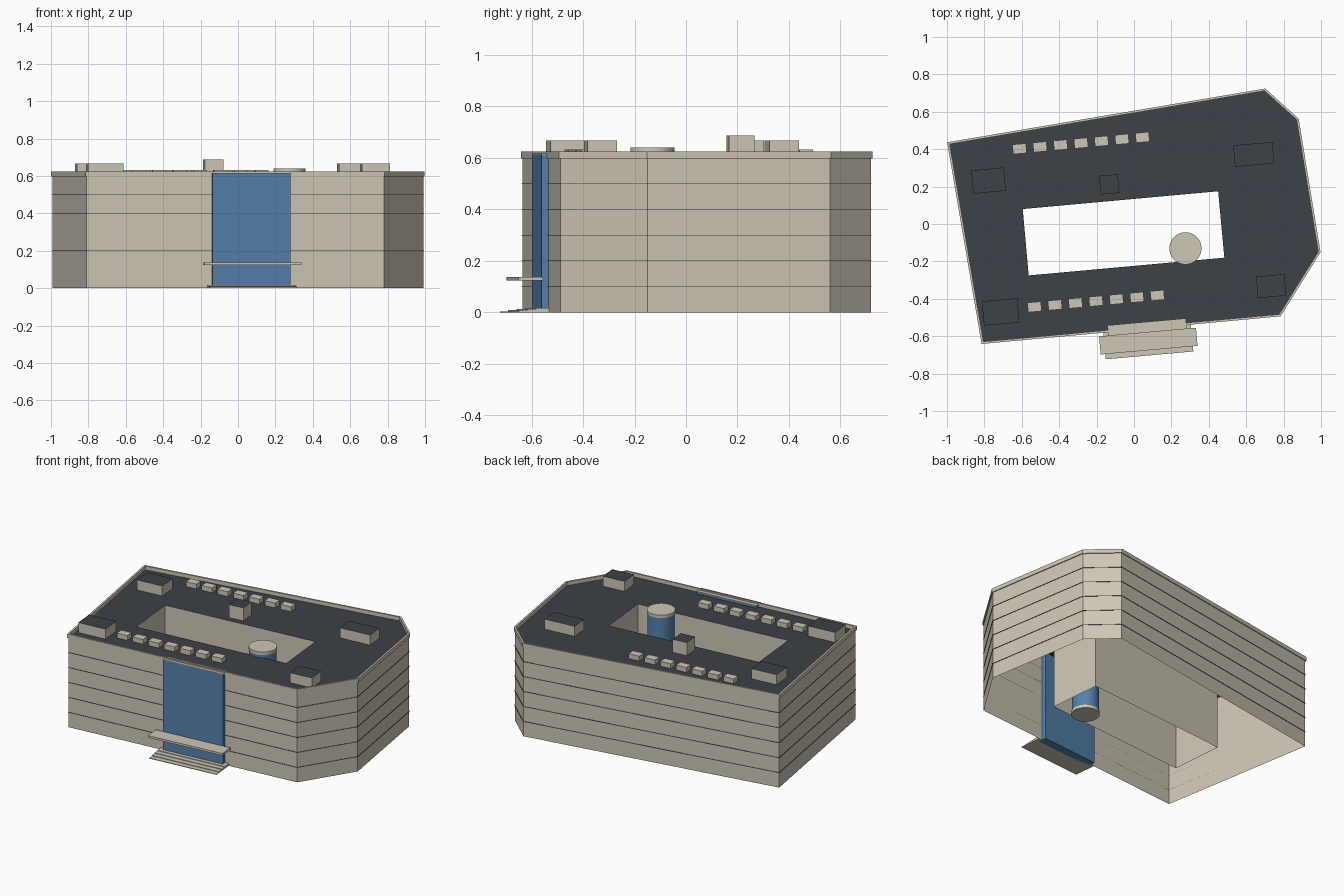
import bpy, bmesh, math
from mathutils import Vector, Matrix

cube = bpy.data.objects.get("Cube")
if cube:
    bpy.data.objects.remove(cube, do_unlink=True)


def material(name, rgb):
    m = bpy.data.materials.new(name)
    m.use_nodes = True
    m.diffuse_color = (*rgb, 1)
    m.node_tree.nodes["Principled BSDF"].inputs["Base Color"].default_value = (*rgb, 1)
    return m


STONE = material("warm_stone", (0.62, 0.57, 0.47))
SLATE = material("dark_slate", (0.045, 0.054, 0.065))
GLASS = material("blue_glass", (0.09, 0.22, 0.41))
TILT = math.radians(5.1)   # the front wall, courtyard and fittings share this angle


def finish(name, bm, *mats):
    bmesh.ops.recalc_face_normals(bm, faces=bm.faces)
    mesh = bpy.data.meshes.new(name)
    bm.to_mesh(mesh)
    bm.free()
    for m in mats:
        mesh.materials.append(m)
    ob = bpy.data.objects.new(name, mesh)
    bpy.context.collection.objects.link(ob)
    return ob


def box(name, x, y, sx, sy, z0, z1, mat, top=None):
    bm = bmesh.new()
    bmesh.ops.create_cube(bm, size=1, matrix=Matrix.LocRotScale(
        Vector((x, y, (z0 + z1) / 2)), Matrix.Rotation(TILT, 3, 'Z'), Vector((sx, sy, z1 - z0))))
    bm.normal_update()
    if top:
        for f in bm.faces:
            f.material_index = int(f.normal.z > 0.9)
    return finish(name, bm, mat, *([top] if top else []))


def offset(points, d):
    """Grow a counter-clockwise outline by d with mitred corners."""
    result = []
    for i, p in enumerate(points):
        p, a, b = Vector(p), Vector(points[i - 1]), Vector(points[(i + 1) % len(points)])
        e, g = (p - a).normalized(), (b - p).normalized()
        n, m = Vector((e.y, -e.x)), Vector((g.y, -g.x))
        result.append(p + (n + m) * d / (1 + n.dot(m)))
    return result


def loop(bm, points, z):
    return [bm.verts.new((p[0], p[1], z)) for p in points]


def bridge(bm, a, b):
    for i in range(len(a)):
        bm.faces.new((a[i - 1], a[i], b[i], b[i - 1]))


def walls(name, points, z0, z1):
    bm = bmesh.new()
    bridge(bm, loop(bm, points, z0), loop(bm, points, z1))
    return finish(name, bm, STONE)


def band(name, points, out, inn, z0, z1, mat):
    bm = bmesh.new()
    o, i = offset(points, out), offset(points, inn)
    rings = [loop(bm, o, z0), loop(bm, o, z1), loop(bm, i, z1), loop(bm, i, z0)]
    for k in range(4):
        bridge(bm, rings[k - 1], rings[k])
    return finish(name, bm, mat)


def drum(name, x, y, r, z0, z1, mat):
    bm = bmesh.new()
    bmesh.ops.create_cone(bm, cap_ends=True, segments=40, radius1=r, radius2=r, depth=z1 - z0,
                          matrix=Matrix.Translation((x, y, (z0 + z1) / 2)))
    ob = finish(name, bm, mat)
    bpy.ops.object.select_all(action='DESELECT')
    ob.select_set(True)
    bpy.context.view_layer.objects.active = ob
    bpy.ops.object.shade_smooth_by_angle()


# Main block: outer walls, courtyard walls and the roof between them
ROOF = 0.6
outline = [(-0.81, -0.635), (0.78, -0.488), (0.991, -0.15),
           (0.875, 0.56), (0.70, 0.718), (-0.992, 0.432)]
court = [(-0.563, -0.275), (0.483, -0.18), (0.45, 0.175), (-0.595, 0.08)]
walls("outer_walls", outline, 0, ROOF)
walls("courtyard_walls", court, 0, ROOF)

bm = bmesh.new()
for points in (outline, court):
    vs = loop(bm, points, ROOF)
    for i in range(len(vs)):
        bm.edges.new((vs[i - 1], vs[i]))
bmesh.ops.triangle_fill(bm, use_beauty=True, edges=bm.edges[:], normal=(0, 0, 1))
finish("roof", bm, SLATE)

# Parapet and floor lines
band("parapet", outline, 0.006, -0.006, ROOF - 0.002, 0.625, STONE)
for k in range(1, 6):
    band(f"floor_line_{k}", outline, 0.003, 0, k / 10 - 0.001, k / 10 + 0.001, SLATE)

# Entrance, laid out along the front wall
door = Vector((0.07, -0.553))
outward = Vector((math.sin(TILT), -math.cos(TILT)))


def at_door(name, out0, out1, width, z0, z1, mat):
    c = door + outward * (out0 + out1) / 2
    box(name, c.x, c.y, width, out1 - out0, z0, z1, mat)


at_door("glass_front", -0.03, 0.027, 0.42, 0, 0.613, GLASS)
at_door("glass_cap", -0.03, 0.027, 0.42, 0.613, 0.617, STONE)
at_door("canopy", 0.025, 0.122, 0.52, 0.123, 0.137, STONE)
for k in range(4):
    at_door(f"step_{k + 1}", 0, 0.15 - 0.033 * k, 0.47, 0.004 * k, 0.004 * (k + 1), STONE)

# Round tower in the courtyard
for name, r, z0, z1, mat in (("tower_base", 0.086, 0, 0.02, STONE),
                             ("tower_glass", 0.083, 0.02, 0.62, GLASS),
                             ("tower_cap", 0.086, 0.62, 0.64, STONE)):
    drum(name, 0.275, -0.13, r, z0, z1, mat)

# Rooftop housings with dark lids
for name, x, y, sx, sy, top in (("back_right_housing", -0.778, 0.232, 0.175, 0.125, 0.667),
                                ("front_right_housing", -0.713, -0.47, 0.19, 0.13, 0.667),
                                ("back_left_housing", 0.64, 0.372, 0.21, 0.115, 0.667),
                                ("front_left_housing", 0.733, -0.332, 0.152, 0.115, 0.667),
                                ("lift_housing", -0.132, 0.212, 0.10, 0.10, 0.687)):
    box(name, x, y, sx, sy, ROOF, top, STONE, SLATE)

# Two rows of small vents
for row, x, y in (("back", -0.612, 0.402), ("front", -0.532, -0.443)):
    for k in range(7):
        box(f"{row}_vent_{k + 1}", x + 0.1095 * k, y + 0.0102 * k, 0.073, 0.052, ROOF, 0.632, STONE)
